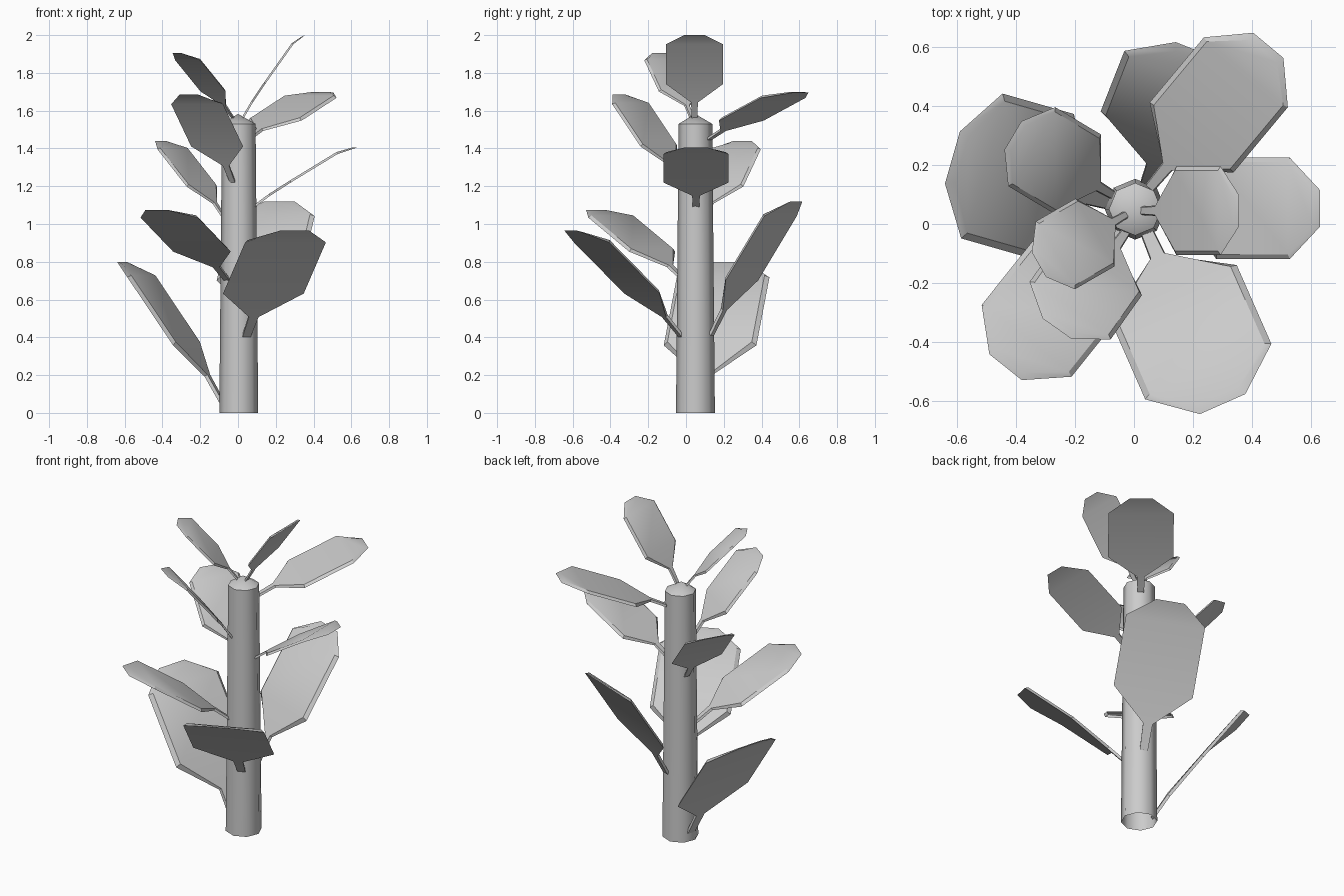
import bpy, bmesh
from mathutils import Vector

if "Cube" in bpy.data.objects:
    bpy.data.objects.remove(bpy.data.objects["Cube"])


def make_object(name, bm, angle):
    bmesh.ops.recalc_face_normals(bm, faces=bm.faces)
    mesh = bpy.data.meshes.new(name)
    bm.to_mesh(mesh)
    bm.free()
    ob = bpy.data.objects.new(name, mesh)
    bpy.context.collection.objects.link(ob)
    bpy.ops.object.select_all(action='DESELECT')
    ob.select_set(True)
    bpy.context.view_layer.objects.active = ob
    bpy.ops.object.shade_smooth_by_angle(angle=angle)
    return ob


# Trunk: eight-sided tapering tube, open underneath
bm = bmesh.new()
bmesh.ops.create_cone(bm, segments=8, radius1=0.103, radius2=0.089, depth=1.53, cap_ends=False)
bmesh.ops.translate(bm, verts=bm.verts, vec=(0.004, 0.05, 0.765))
# Low pointed cap on top of the trunk
rim = [e for e in bm.edges if all(v.co.z > 1.5 for v in e.verts)]
tip = bm.verts.new((0.0, 0.048, 1.583))
for e in rim:
    bm.faces.new((e.verts[0], e.verts[1], tip))
make_object("trunk", bm, 0.9)

# Leaf profile rows: horizontal fraction, rise fraction, width fraction
ROWS = [(0, 0, 0.10), (0.15, 0.19, 0.12), (0.35, 0.41, 1.0),
        (0.81, 0.89, 1.0), (1, 1, 0.36)]


def leaf(name, base, end):
    base, end = Vector(base), Vector(end)
    span = end - base
    width = 0.55 * span.length
    flat = Vector((span.x, span.y, 0))
    side = Vector((-flat.y, flat.x, 0)).normalized()
    along = span.normalized()
    up = along.cross(side)
    bm = bmesh.new()
    sections = []
    for i, (h, r, w) in enumerate(ROWS):
        mid = base + flat * h + Vector((0, 0, span.z * r))
        half = width * w / 2
        # upper face is inset, giving the bevelled rim
        inset = 0.045 * width if i >= 2 else 0.004
        top = mid + up * 0.035 * width
        if i == 4:
            top -= along * 0.06 * width
            inset = 0.02 * width
        if i == 2:
            top += along * 0.02 * width
        ring = [mid - side * half, mid + side * half,
                top + side * (half - inset), top - side * (half - inset)]
        sections.append([bm.verts.new(p) for p in ring])
    for a, b in zip(sections, sections[1:]):
        for k in range(4):
            n = (k + 1) % 4
            bm.faces.new((a[k], a[n], b[n], b[k]))
    bm.faces.new(sections[0])
    bm.faces.new(sections[-1])
    make_object(name, bm, 0.5)


# Leaves spiralling up the trunk: stem base, middle of tip edge
LEAVES = [
    ((-0.09, 0.075, 0.05), (-0.615, 0.225, 0.80)),
    ((0.045, -0.03, 0.40), (0.30, -0.61, 0.965)),
    ((0.045, 0.14, 0.41), (0.22, 0.585, 1.12)),
    ((-0.06, -0.015, 0.70), (-0.435, -0.485, 1.075)),
    ((0.09, 0.053, 1.09), (0.63, 0.053, 1.405)),
    ((-0.075, 0.10, 1.03), (-0.41, 0.30, 1.44)),
    ((-0.03, -0.03, 1.22), (-0.26, -0.355, 1.685)),
    ((0.055, 0.125, 1.445), (0.455, 0.605, 1.695)),
    ((-0.03, 0.03, 1.56), (-0.322, -0.138, 1.905)),
    ((0.03, 0.045, 1.56), (0.355, 0.045, 2.0)),
]
for i, (b, t) in enumerate(LEAVES):
    leaf(f"leaf_{i + 1}", b, t)
